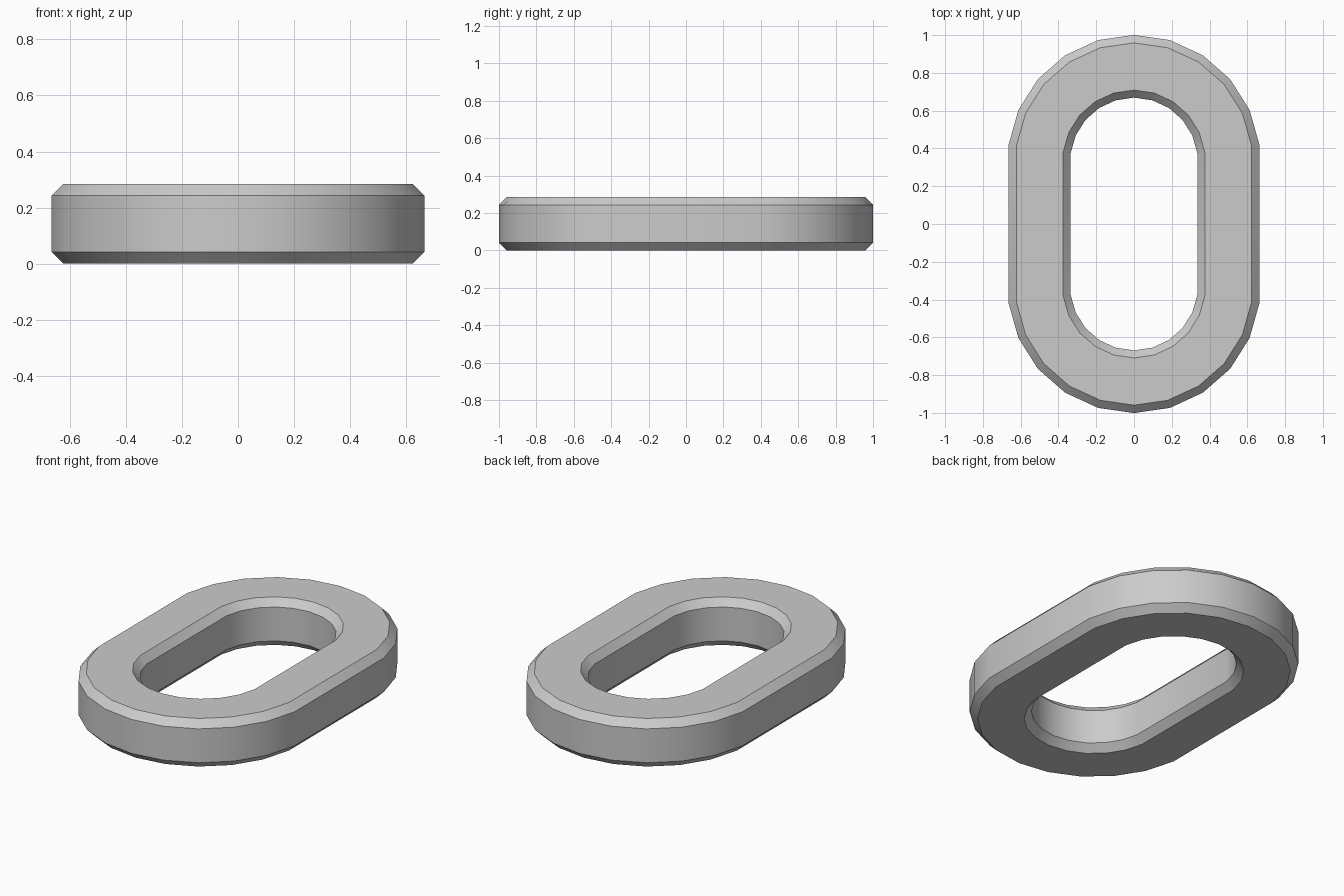
import bpy, bmesh
from math import sin, cos, radians

if "Cube" in bpy.data.objects:
    bpy.data.objects.remove(bpy.data.objects["Cube"])

HEIGHT, CHAMFER = 0.285, 0.042
CENTRE, STEP = 0.331, 16.5      # end-arc centre and angle per segment


def oval(radius):
    """Stadium outline: two eleven-point end arcs joined by straight sides."""
    arc = [radians(90 + STEP * i) for i in range(-5, 6)]
    half = [(radius * cos(a), CENTRE + radius * sin(a)) for a in arc]
    return half + [(-x, -y) for x, y in half]


# Chamfered cross-section as (radius, height), outside then inside
section = [
    (0.628, 0), (0.67, CHAMFER), (0.67, HEIGHT - CHAMFER), (0.628, HEIGHT),
    (0.378, HEIGHT), (0.338, HEIGHT - CHAMFER), (0.338, CHAMFER), (0.378, 0),
]

# Sweep the section around the oval
bm = bmesh.new()
rings = [[bm.verts.new((x, y, z)) for x, y in oval(r)] for r, z in section]
for k, ring in enumerate(rings):
    upper = rings[(k + 1) % len(rings)]
    for i in range(len(ring)):
        j = (i + 1) % len(ring)
        bm.faces.new((ring[i], ring[j], upper[j], upper[i]))
bmesh.ops.recalc_face_normals(bm, faces=bm.faces)

mesh = bpy.data.meshes.new("chain_link")
bm.to_mesh(mesh)
bm.free()
link = bpy.data.objects.new("chain_link", mesh)
bpy.context.collection.objects.link(link)

# Smooth round the arcs, crisp at the chamfers
bpy.context.view_layer.objects.active = link
link.select_set(True)
bpy.ops.object.shade_smooth_by_angle(angle=radians(30))
